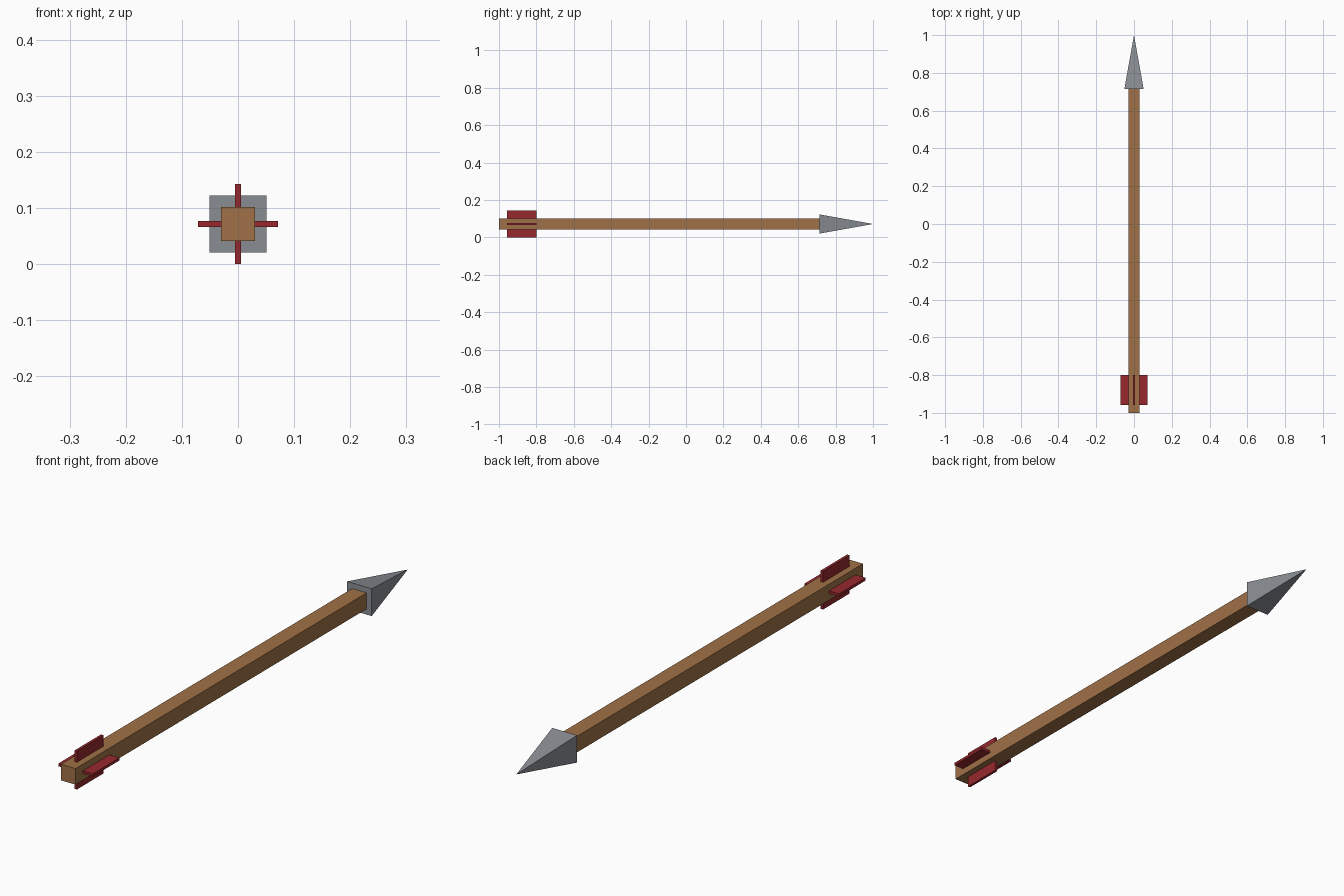
import bpy, math
from mathutils import Matrix

if "Cube" in bpy.data.objects:
    bpy.data.objects.remove(bpy.data.objects["Cube"])

ZC = 0.0715  # height of the arrow's axis


def material(name, rgb):
    m = bpy.data.materials.new(name)
    m.diffuse_color = (*rgb, 1.0)
    m.use_nodes = True
    m.node_tree.nodes["Principled BSDF"].inputs["Base Color"].default_value = m.diffuse_color
    return m


wood = material("wood_brown", (0.35, 0.165, 0.063))
steel = material("steel_grey", (0.25, 0.27, 0.295))
red = material("feather_red", (0.31, 0.022, 0.027))


def box(name, centre, size, mat):
    bpy.ops.mesh.primitive_cube_add(size=1, location=centre)
    ob = bpy.context.object
    ob.name = name
    ob.data.transform(Matrix.Diagonal((*size, 1)))
    ob.data.materials.append(mat)
    return ob


# Square shaft, ending just inside the head
box("shaft", (0, -0.14, ZC), (0.06, 1.72, 0.06), wood)

# Four-sided pyramid head pointing along +y
half, base, tip = 0.051, 0.715, 1.0
bpy.ops.mesh.primitive_cone_add(vertices=4, radius1=half * math.sqrt(2), radius2=0,
                                depth=tip - base, location=(0, (base + tip) / 2, ZC))
head = bpy.context.object
head.name = "arrow_head"
head.data.transform(Matrix.Rotation(-math.pi / 2, 4, 'X') @ Matrix.Rotation(math.pi / 4, 4, 'Z'))
head.data.materials.append(steel)

# Four feather plates around the tail
for i, name in enumerate(("right", "top", "left", "bottom")):
    a = i * math.pi / 2
    r = 0.0465  # plates run from inside the shaft to 0.0715 out
    fin = box(name + "_feather", (r * math.cos(a), -0.8785, ZC + r * math.sin(a)),
              (0.05, 0.157, 0.01), red)
    fin.data.transform(Matrix.Rotation(-a, 4, 'Y'))
